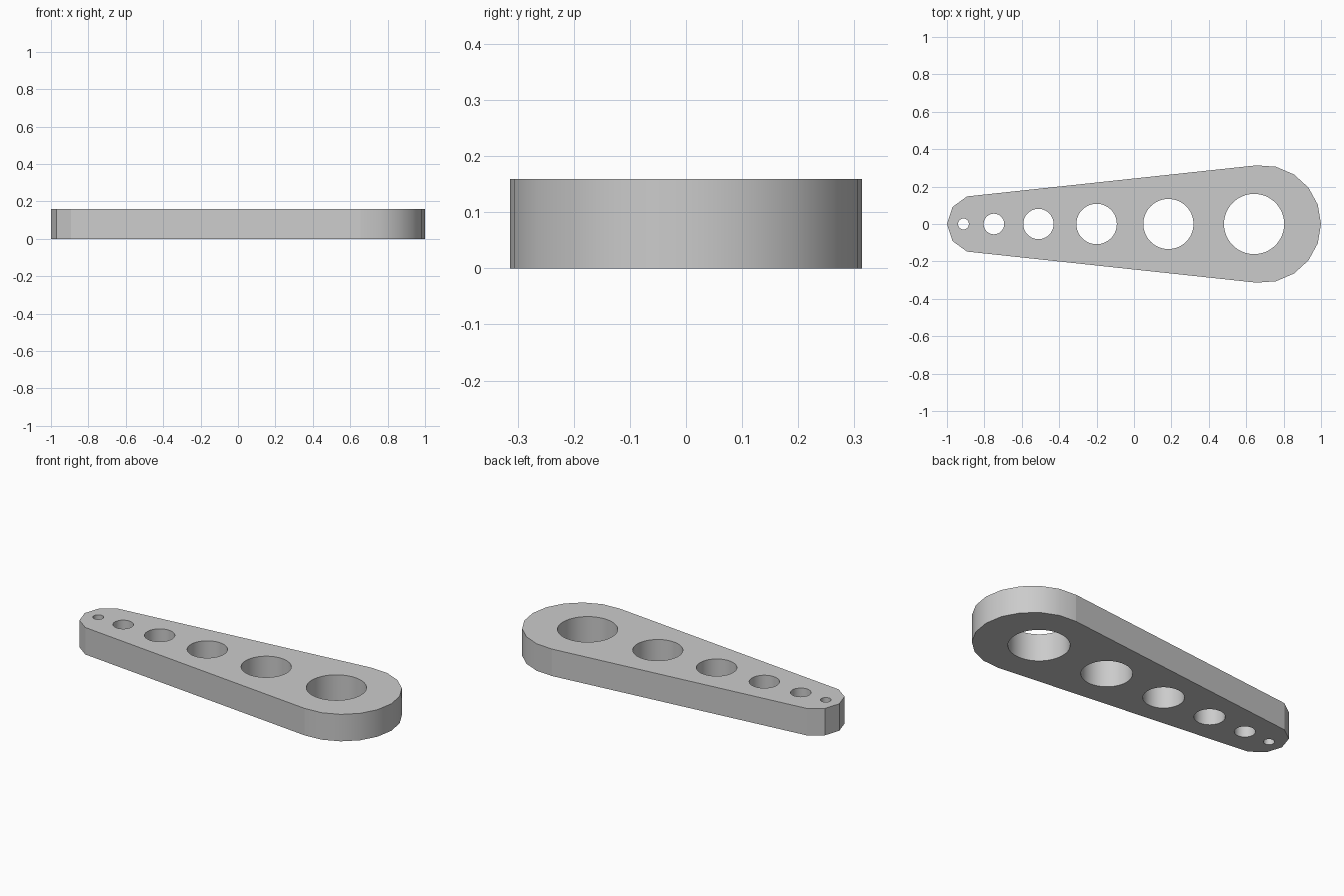
import bpy, bmesh
from math import sin, cos, radians, pi
from mathutils import Vector

cube = bpy.data.objects.get("Cube")
if cube:
    bpy.data.objects.remove(cube, do_unlink=True)

HEIGHT = 0.159
BIG_X, BIG_R, BIG_END, BIG_STEPS = 0.685, 0.315, 95.5, 10
SMALL_X, SMALL_R, SMALL_END, SMALL_STEPS = -0.845, 0.155, 72, 4
HOLES = [(-0.912, 0.029), (-0.749, 0.055), (-0.511, 0.081),
         (-0.2, 0.108), (0.184, 0.134), (0.642, 0.161)]


def arc(cx, r, start, end, steps):
    angles = [radians(start + (end - start) * i / steps) for i in range(steps + 1)]
    return [(cx + r * cos(a), r * sin(a)) for a in angles]


def prism(name, points, z0, z1):
    """Extrude a closed outline straight up."""
    bm = bmesh.new()
    face = bm.faces.new([bm.verts.new((x, y, z0)) for x, y in points])
    new = bmesh.ops.extrude_face_region(bm, geom=[face])["geom"]
    bmesh.ops.translate(bm, vec=Vector((0, 0, z1 - z0)),
                        verts=[v for v in new if isinstance(v, bmesh.types.BMVert)])
    bmesh.ops.recalc_face_normals(bm, faces=bm.faces)
    mesh = bpy.data.meshes.new(name)
    bm.to_mesh(mesh)
    bm.free()
    obj = bpy.data.objects.new(name, mesh)
    bpy.context.collection.objects.link(obj)
    return obj


grey = bpy.data.materials.new("light grey")
grey.use_nodes = True
colour = (0.6, 0.6, 0.6, 1)
grey.diffuse_color = colour
grey.node_tree.nodes["Principled BSDF"].inputs["Base Color"].default_value = colour

# Tapered bar with a round wide end and a faceted narrow end
outline = (arc(BIG_X, BIG_R, -BIG_END, BIG_END, BIG_STEPS)
           + arc(SMALL_X, SMALL_R, 180 - SMALL_END, 180 + SMALL_END, SMALL_STEPS))
bar = prism("tapered_bar", outline, 0, HEIGHT)
bar.data.materials.append(grey)

# Row of graduated round holes
for i, (x, r) in enumerate(HOLES):
    ring = arc(x, r, 0, 360, 64)[:-1]
    cutter = prism(f"hole_cutter_{i + 1}", ring, -0.1, HEIGHT + 0.1)
    cut = bar.modifiers.new(f"hole_{i + 1}", "BOOLEAN")
    cut.object, cut.operation, cut.solver = cutter, "DIFFERENCE", "EXACT"
    cutter.hide_render = True

# Apply the holes and remove the cutters
bpy.context.view_layer.update()
evaluated = bar.evaluated_get(bpy.context.evaluated_depsgraph_get())
mesh = bpy.data.meshes.new_from_object(evaluated)
bar.modifiers.clear()
bar.data = mesh
for obj in [o for o in bpy.data.objects if o.name.startswith("hole_cutter")]:
    bpy.data.objects.remove(obj, do_unlink=True)

# Smooth the curved walls, keep rims and long flat sides crisp
bpy.ops.object.select_all(action="DESELECT")
bar.select_set(True)
bpy.context.view_layer.objects.active = bar
bpy.ops.object.shade_smooth_by_angle(angle=radians(25))
bm = bmesh.new()
bm.from_mesh(bar.data)
for face in bm.faces:
    if abs(face.normal.z) < 0.5 and max(e.calc_length() for e in face.edges) > 1:
        for edge in face.edges:
            edge.smooth = False
bm.to_mesh(bar.data)
bm.free()
